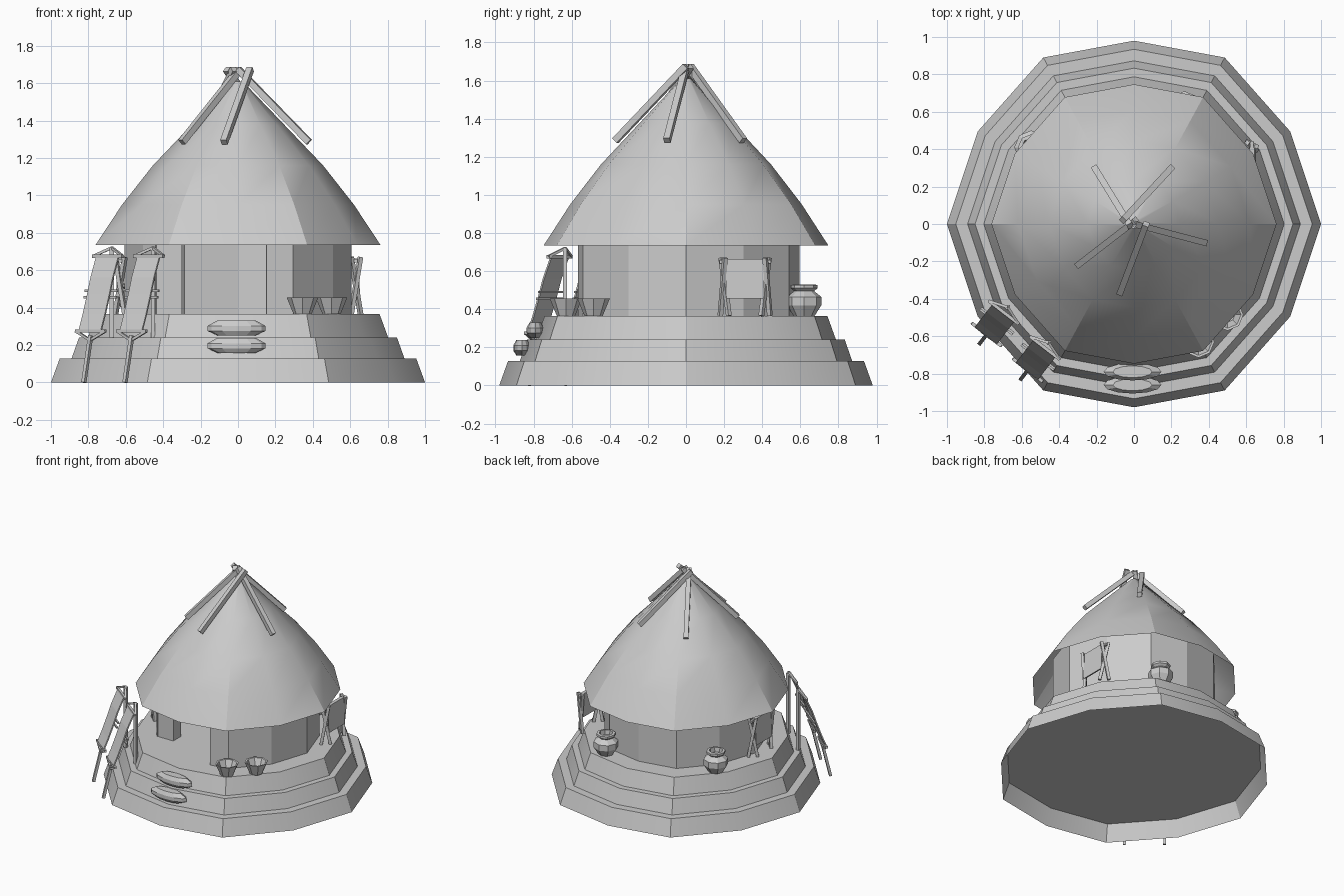
import bpy, bmesh, math
from mathutils import Vector

cube = bpy.data.objects.get("Cube")
if cube:
    bpy.data.objects.remove(cube, do_unlink=True)

clay = bpy.data.materials.new("plain_grey")
clay.use_nodes = True
GREY = (0.6, 0.6, 0.6, 1)
clay.diffuse_color = GREY
clay.node_tree.nodes["Principled BSDF"].inputs["Base Color"].default_value = GREY

# Twelve-sided plan with six stronger corners, mirrored from one quarter
quarter = [(1, 0), (0.835, 0.495), (0.485, 0.89)]
upper = quarter + [(0, 0.98)] + [(-x, y) for x, y in reversed(quarter)]
PLAN = upper + [(-x, -y) for x, y in upper[1:-1]]


def circle(n):
    return [(math.cos(math.tau * i / n), math.sin(math.tau * i / n)) for i in range(n)]


def finish(name, bm, smooth=None):
    bmesh.ops.recalc_face_normals(bm, faces=bm.faces)
    mesh = bpy.data.meshes.new(name)
    bm.to_mesh(mesh)
    bm.free()
    mesh.materials.append(clay)
    ob = bpy.data.objects.new(name, mesh)
    bpy.context.collection.objects.link(ob)
    if smooth:
        bpy.ops.object.select_all(action='DESELECT')
        ob.select_set(True)
        bpy.context.view_layer.objects.active = ob
        bpy.ops.object.shade_smooth_by_angle(angle=math.radians(smooth))
    return ob


def rings(name, plan, profile, top=True, bottom=False, at=(0, 0, 0), squash=1, smooth=None):
    """Stack scaled copies of a plan outline; profile is (scale, height)."""
    bm = bmesh.new()
    loops = [[bm.verts.new((at[0] + x * s, at[1] + y * s * squash, at[2] + z))
              for x, y in plan] for s, z in profile]
    n = len(plan)
    for a, b in zip(loops, loops[1:]):
        for i in range(n):
            j = (i + 1) % n
            bm.faces.new((a[i], a[j], b[j], b[i]))
    if top:
        bm.faces.new(loops[-1])
    if bottom:
        bm.faces.new(loops[0][::-1])
    return finish(name, bm, smooth)


def beam(name, a, b, w=0.02, d=None):
    """Square stick from a to b."""
    a, b = Vector(a), Vector(b)
    axis = b - a
    bm = bmesh.new()
    bmesh.ops.create_cube(bm, size=1)
    bmesh.ops.scale(bm, vec=(w, d or w, axis.length), verts=bm.verts)
    ob = finish(name, bm)
    ob.rotation_mode = 'QUATERNION'
    ob.rotation_quaternion = axis.to_track_quat('Z', 'Y')
    ob.location = (a + b) / 2
    return ob


def sheet(name, rows, thick):
    """Thin cloth through rows of points."""
    bm = bmesh.new()
    grid = [[bm.verts.new(p) for p in row] for row in rows]
    for a, b in zip(grid, grid[1:]):
        for i in range(len(a) - 1):
            bm.faces.new((a[i], a[i + 1], b[i + 1], b[i]))
    ob = finish(name, bm)
    mod = ob.modifiers.new("thickness", 'SOLIDIFY')
    mod.thickness = thick
    mod.offset = 0
    return ob


# Stepped plinth
FLOOR = 0.365
rings("lower_tier", PLAN, [(1, 0), (0.953, 0.128)], smooth=30)
rings("middle_tier", PLAN, [(0.89, 0.128), (0.85, 0.24)], smooth=30)
rings("upper_tier", PLAN, [(0.803, 0.24), (0.757, FLOOR)], smooth=30)

# Round wall with a doorway on the front
arc = [(x * 0.6, y * 0.6) for x, y in PLAN]
path = [(0.15, -0.56)] + arc[10:] + arc[:8] + [(-0.435, -0.385)]
sheet("hut_wall", [[(x, y, z) for x, y in path] for z in (FLOOR, 0.9)], 0.015)
beam("door_jamb", (-0.37, -0.335, FLOOR), (-0.37, -0.335, 0.95), 0.14, 0.1)

# Thatched roof, open below
rings("thatch_roof", PLAN,
      [(0.762, 0.735), (0.62, 0.95), (0.455, 1.16), (0.25, 1.375), (0.025, 1.61)],
      smooth=30)

# Crossed poles over the roof peak
poles = [((0.2, 0.3), (-0.06, 0.02)), ((-0.21, 0.3), (-0.02, -0.01)),
         ((-0.3, -0.22), (0.01, 0.02)), ((-0.075, -0.37), (0.065, 0.0)),
         ((0.38, -0.1), (0.0, 0.0))]
for i, (low, high) in enumerate(poles):
    beam(f"roof_pole_{i + 1}", (*low, 1.285), (*high, 1.675), 0.034)

# Rounded door steps
step = [(0.1, -0.04), (0.155, -0.015), (0.155, 0.012), (0.105, 0.04)]
for i, (y, z) in enumerate([(-0.79, 0.29), (-0.86, 0.197)]):
    rings(f"door_step_{i + 1}", circle(12), step, bottom=True, at=(-0.008, y, z), squash=0.3)

# Open bowls
bowl = [(0.048, 0), (0.085, 0.09), (0.072, 0.088), (0.04, 0.015)]
for i, (x, y) in enumerate([(0.345, -0.63), (0.5, -0.485)]):
    rings(f"bowl_{i + 1}", circle(8), bowl, bottom=True, at=(x, y, FLOOR))

# Necked jars
jar = [(0.055, 0), (0.09, 0.055), (0.09, 0.1), (0.052, 0.13),
       (0.07, 0.145), (0.07, 0.162), (0.05, 0.165), (0.045, 0.13)]
for i, (x, y) in enumerate([(0.27, 0.62), (-0.55, 0.41)]):
    rings(f"jar_{i + 1}", circle(8), jar, bottom=True, at=(x, y, FLOOR))

# Hide-drying trestles beside the walls
for side, cy in ((1, 0.31), (-1, -0.05)):
    x0, x1 = side * 0.605, side * 0.655
    tag = "left" if side > 0 else "right"
    for e in (-1, 1):
        top = cy + e * 0.105
        beam(f"trestle_leg_a_{tag}", (x0, cy + e * 0.13, FLOOR), (x1, top, 0.67), 0.022)
        beam(f"trestle_leg_b_{tag}", (x1, cy + e * 0.085, FLOOR), (x0, top + e * 0.02, 0.67), 0.022)
    beam(f"trestle_bar_{tag}", (side * 0.63, cy - 0.135, 0.65), (side * 0.63, cy + 0.135, 0.65), 0.018)
    sheet(f"hanging_hide_{tag}",
          [[(side * x, cy + e * 0.1, z) for e in (-1, 1)]
           for x, z in ((0.618, 0.48), (0.62, 0.66), (0.642, 0.66), (0.65, 0.455))], 0.006)

# Stretched-hide racks leaning on the plinth corner
out, across = Vector((-0.61, -0.79, 0)), Vector((0.79, -0.61, 0))
for tag, base in (("right", Vector((-0.675, -0.445, 0))), ("left", Vector((-0.455, -0.635, 0)))):
    def spot(u, s, z):
        return base + out * u + across * s + Vector((0, 0, z))

    peak, toe = spot(0, 0, 0.72), spot(0.19, 0, 0.225)
    beam(f"rack_post_{tag}", spot(0, 0, 0.24), peak, 0.022)
    beam(f"rack_foot_{tag}", spot(0.245, 0, 0), spot(0.185, 0, 0.25), 0.02)
    beam(f"rack_top_bar_{tag}", spot(0.035, -0.1, 0.675), spot(0.035, 0.1, 0.675), 0.018)
    beam(f"rack_low_bar_{tag}", spot(0.185, -0.1, 0.275), spot(0.185, 0.1, 0.275), 0.018)
    for e in (-1, 1):
        beam(f"rack_top_brace_{tag}", spot(0.035, e * 0.1, 0.675), peak, 0.014)
        beam(f"rack_low_brace_{tag}", spot(0.185, e * 0.1, 0.275), toe, 0.014)
    for u, z in ((0.09, 0.49), (0.1, 0.455)):
        beam(f"rack_slat_{tag}", spot(u, -0.11, z), spot(u, 0.11, z), 0.012)
    sheet(f"rack_hide_{tag}",
          [[spot(u, s, z) for s in (-0.075, 0, 0.075)]
           for u, z in ((0.037, 0.67), (0.085, 0.56), (0.115, 0.47), (0.155, 0.36), (0.19, 0.275))],
          0.01)
